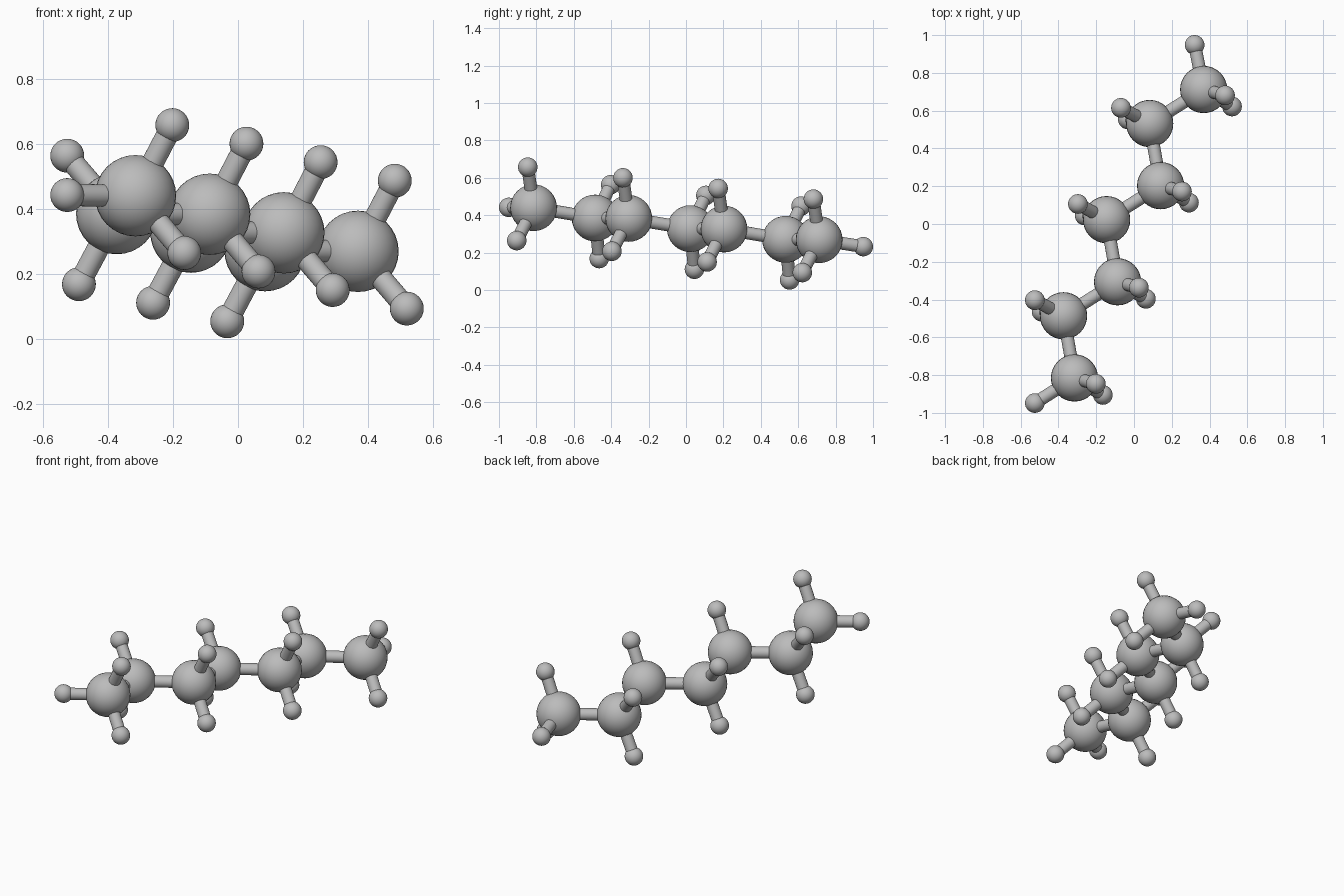
import bpy
from mathutils import Vector

if "Cube" in bpy.data.objects:
    bpy.data.objects.remove(bpy.data.objects["Cube"], do_unlink=True)

BIG, SMALL, ROD = 0.125, 0.052, 0.034

grey = bpy.data.materials.new("plain grey")
grey.use_nodes = True
colour = (0.5, 0.5, 0.5, 1)
grey.diffuse_color = colour
grey.node_tree.nodes["Principled BSDF"].inputs["Base Color"].default_value = colour


def finish(name):
    obj = bpy.context.object
    obj.name = name
    obj.data.materials.append(grey)
    bpy.ops.object.shade_smooth_by_angle()


def ball(name, centre, radius):
    bpy.ops.mesh.primitive_uv_sphere_add(segments=32, ring_count=16, radius=radius, location=centre)
    finish(name)


def rod(name, a, b):
    axis = b - a
    bpy.ops.mesh.primitive_cylinder_add(
        vertices=32, radius=ROD, depth=axis.length, location=(a + b) / 2,
        rotation=axis.to_track_quat("Z", "Y").to_euler())
    finish(name)


# Zigzag chain: two starting balls repeated along a constant step
step = Vector((0.228, 0.509, -0.057))
starts = [Vector((-0.315, -0.815, 0.44)), Vector((-0.373, -0.486, 0.385))]
chain = [starts[i % 2] + step * (i // 2) for i in range(7)]

# Offsets of the small side balls, alternating along the chain
sides = [
    [Vector((0.113, -0.031, 0.217)), Vector((0.15, -0.09, -0.176))],
    [Vector((-0.152, 0.083, 0.178)), Vector((-0.116, 0.022, -0.217))],
]
ends = {0: Vector((-0.21, -0.133, 0.002)), 6: Vector((-0.048, 0.236, -0.037))}

for i, centre in enumerate(chain):
    ball(f"chain_ball_{i + 1}", centre, BIG)
    if i:
        rod(f"chain_rod_{i}", chain[i - 1], centre)
    offsets = sides[i % 2] + ([ends[i]] if i in ends else [])
    for j, offset in enumerate(offsets):
        ball(f"side_ball_{i + 1}_{j + 1}", centre + offset, SMALL)
        rod(f"side_rod_{i + 1}_{j + 1}", centre, centre + offset)
